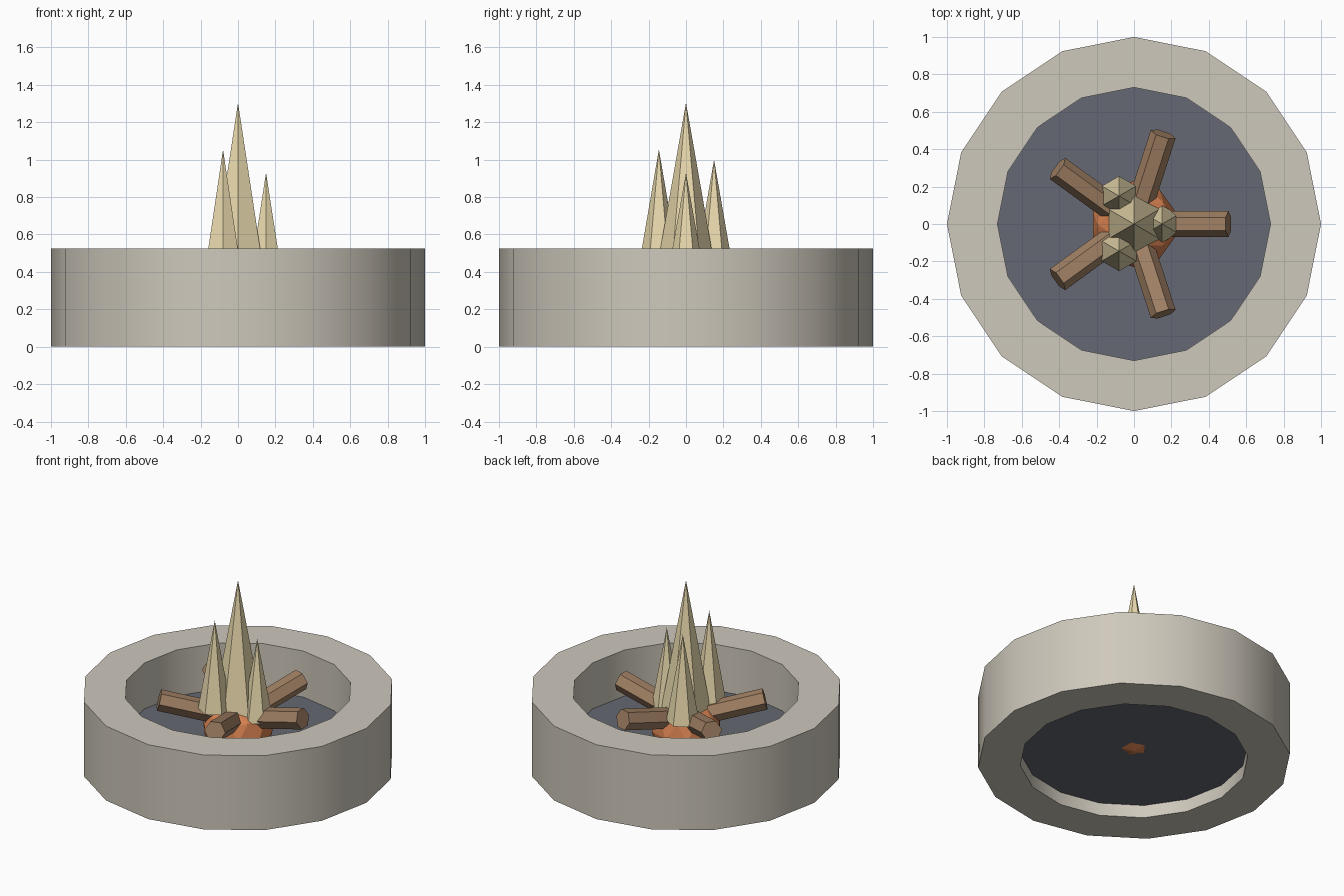
import bpy, bmesh, math
from mathutils import Matrix, Vector

if "Cube" in bpy.data.objects:
    bpy.data.objects.remove(bpy.data.objects["Cube"])


def material(name, rgb):
    m = bpy.data.materials.new(name)
    m.diffuse_color = (*rgb, 1)
    m.use_nodes = True
    m.node_tree.nodes["Principled BSDF"].inputs["Base Color"].default_value = m.diffuse_color
    return m


STONE = material("stone", (0.62, 0.58, 0.50))
ASH = material("ash", (0.13, 0.14, 0.17))
WOOD = material("wood", (0.36, 0.22, 0.13))
EMBER = material("ember", (0.68, 0.22, 0.08))
FLAME = material("flame", (0.82, 0.70, 0.42))


def add(name, bm, mat):
    bmesh.ops.recalc_face_normals(bm, faces=bm.faces)
    me = bpy.data.meshes.new(name)
    bm.to_mesh(me)
    bm.free()
    me.materials.append(mat)
    ob = bpy.data.objects.new(name, me)
    bpy.context.collection.objects.link(ob)
    return ob


def cone(name, mat, sides, r1, r2, depth, matrix):
    bm = bmesh.new()
    bmesh.ops.create_cone(bm, cap_ends=True, segments=sides, radius1=r1,
                          radius2=r2, depth=depth, matrix=matrix)
    return add(name, bm, mat)


# stone ring: rectangular section turned in 16 steps
bm = bmesh.new()
section = [(0.73, 0), (1, 0), (1, 0.525), (0.73, 0.525)]
loops = []
for i in range(16):
    a = math.tau * i / 16
    loops.append([bm.verts.new((r * math.cos(a), r * math.sin(a), z)) for r, z in section])
for i in range(16):
    p, q = loops[i], loops[(i + 1) % 16]
    for j in range(4):
        k = (j + 1) % 4
        bm.faces.new((p[j], q[j], q[k], p[k]))
ring = add("stone_ring", bm, STONE)
bpy.context.view_layer.objects.active = ring
ring.select_set(True)
bpy.ops.object.shade_smooth_by_angle(angle=math.radians(35))
ring.select_set(False)

# ash floor
cone("ash_floor", ASH, 16, 0.73, 0.73, 0.11, Matrix.Translation((0, 0, 0.145)))

# ember bed
bm = bmesh.new()
bmesh.ops.create_icosphere(bm, subdivisions=2, radius=1,
                           matrix=Matrix.Translation((0, 0, 0.27)) @ Matrix.Diagonal((0.23, 0.23, 0.2, 1)))
add("ember_bed", bm, EMBER)

# five six-sided logs, outer ends raised
tilt, length = math.radians(14), 0.46
axis = Vector((math.cos(tilt), 0, math.sin(tilt)))
mid = Vector((0.505, 0, 0.462)) - axis * length / 2
for i in range(5):
    m = (Matrix.Rotation(math.tau * i / 5, 4, 'Z') @ Matrix.Translation(mid)
         @ Matrix.Rotation(math.pi / 2 - tilt, 4, 'Y') @ Matrix.Rotation(math.pi / 2, 4, 'Z'))
    # a corner of the hexagon points up
    bm = bmesh.new()
    bmesh.ops.create_cone(bm, cap_ends=True, segments=6, radius1=0.07, radius2=0.07, depth=length)
    v = max(bm.verts, key=lambda v: v.co.y)
    fix = math.pi / 2 - math.atan2(v.co.y, v.co.x)
    bm.transform(m @ Matrix.Rotation(fix + math.pi / 2, 4, 'Z'))
    add(f"log_{i + 1}", bm, WOOD)

# flames: x, y, base z, tip z, radius
flames = [(0, 0, 0.38, 1.305, 0.162), (0.15, 0, 0.37, 0.93, 0.10),
          (-0.08, -0.145, 0.43, 1.055, 0.107), (-0.08, 0.15, 0.39, 1.0, 0.106)]
for i, (x, y, z0, z1, r) in enumerate(flames):
    cone(f"flame_{i + 1}", FLAME, 6, r, 0, z1 - z0, Matrix.Translation((x, y, (z0 + z1) / 2)))
